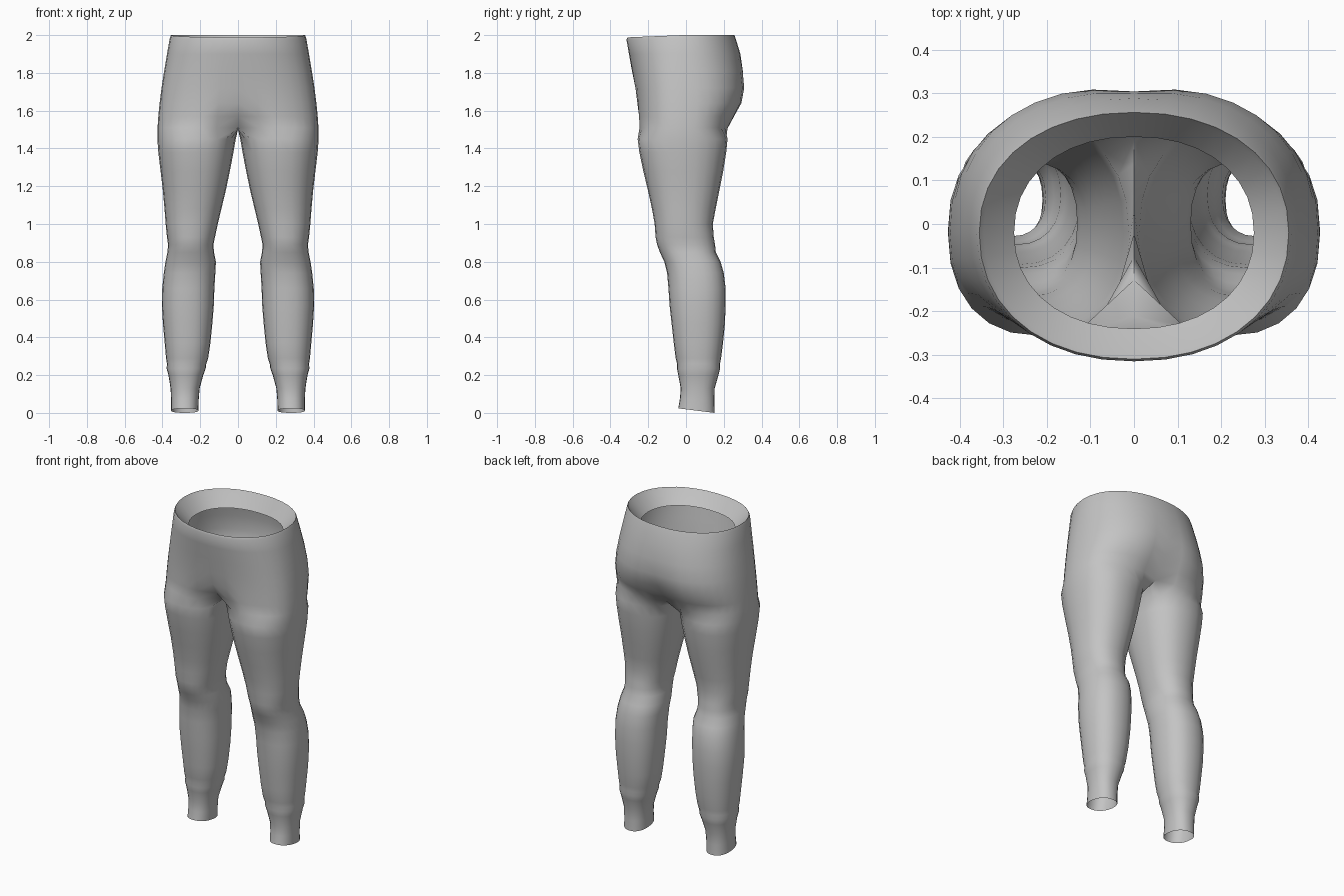
import bpy, bmesh
from math import sin, cos, radians, exp, copysign

old = bpy.data.objects.get("Cube")
if old:
    bpy.data.objects.remove(old, do_unlink=True)

fabric = bpy.data.materials.new("grey fabric")
fabric.use_nodes = True
grey = (0.55, 0.55, 0.55, 1)
fabric.diffuse_color = grey
fabric.node_tree.nodes["Principled BSDF"].inputs["Base Color"].default_value = grey

ARC = 19      # vertices from front centre round the outside to back centre
INNER = 5     # vertices on the inside of the leg


def power(v, p):
    return copysign(abs(v) ** p, v)


def body_ring(z, w, front, back, p, groove_f=0, groove_b=0, dip=0):
    """Half a hip section, from front centre to back centre."""
    mid = -0.02
    pts = []
    for i in range(ARC):
        a = radians(-90 + 180 * i / (ARC - 1))
        x = 0 if i in (0, ARC - 1) else w * power(cos(a), p)
        s = power(sin(a), p)
        y = mid + s * ((mid - front) if s < 0 else (back - mid))
        fall = exp(-(x / 0.085) ** 2)
        y += fall * (groove_f if s < 0 else -groove_b)
        pts.append((x, y, z - dip * max(0, -s)))
    return pts


def leg_ring(z, inner, outer, front, back, tilt=0, p=0.88):
    """Closed leg section."""
    cx, rx = (inner + outer) / 2, (outer - inner) / 2
    cy, ry = (front + back) / 2, (back - front) / 2
    pts = []
    for i in range(ARC + INNER):
        a = radians(-135 + 15 * i)
        s = power(sin(a), p)
        pts.append((cx + rx * power(cos(a), p), cy + ry * s, z - tilt * s))
    return pts


# Waist lining, rim and hips: z, half width, front, back, squareness, grooves, front dip
hips = [
    (1.91, 0.275, -0.24, 0.20, 0.92),
    (1.985, 0.345, -0.30, 0.247, 0.92, 0, 0, 0.01),
    (2.0, 0.355, -0.31, 0.256, 0.92, 0, 0, 0.012),
    (1.985, 0.361, -0.315, 0.262, 0.92, 0, 0, 0.01),
    (1.9, 0.376, -0.302, 0.288, 0.9),
    (1.81, 0.391, -0.286, 0.306, 0.86, 0, 0.005),
    (1.72, 0.405, -0.272, 0.316, 0.83, 0.005, 0.012),
    (1.64, 0.415, -0.264, 0.303, 0.8, 0.015, 0.025),
    (1.57, 0.422, -0.26, 0.266, 0.78, 0.05, 0.04),
    (1.51, 0.426, -0.258, 0.232, 0.76, 0.13, 0.04),
]
# Legs: z, inner x, outer x, front, back, tilt
legs = [
    (1.45, 0.012, 0.427, -0.256, 0.22),
    (1.38, 0.024, 0.422, -0.247, 0.213),
    (1.28, 0.043, 0.41, -0.226, 0.197),
    (1.18, 0.064, 0.398, -0.202, 0.177),
    (1.08, 0.088, 0.389, -0.18, 0.157),
    (1.0, 0.107, 0.383, -0.166, 0.142),
    (0.93, 0.122, 0.376, -0.161, 0.147),
    (0.89, 0.13, 0.37, -0.153, 0.154),
    (0.85, 0.127, 0.374, -0.138, 0.158),
    (0.8, 0.117, 0.384, -0.115, 0.183),
    (0.74, 0.12, 0.393, -0.1, 0.2),
    (0.66, 0.125, 0.401, -0.093, 0.21),
    (0.57, 0.128, 0.403, -0.087, 0.21),
    (0.47, 0.136, 0.397, -0.076, 0.206),
    (0.37, 0.146, 0.388, -0.065, 0.196),
    (0.29, 0.158, 0.381, -0.055, 0.186),
    (0.26, 0.168, 0.376, -0.047, 0.18),
    (0.235, 0.171, 0.378, -0.048, 0.181),
    (0.2, 0.184, 0.368, -0.041, 0.172),
    (0.13, 0.203, 0.357, -0.028, 0.152),
    (0.07, 0.208, 0.354, -0.032, 0.15, 0.006),
    (0.012, 0.21, 0.354, -0.041, 0.152, 0.012),
]

bm = bmesh.new()


def add_ring(pts):
    return [bm.verts.new(p) for p in pts]


def bridge(upper, lower, closed):
    n = len(upper)
    for i in range(n if closed else n - 1):
        j = (i + 1) % n
        bm.faces.new((upper[i], lower[i], lower[j], upper[j]))


rings = [add_ring(body_ring(*h)) for h in hips]
for a, b in zip(rings, rings[1:]):
    bridge(a, b, False)

# Crotch seam closes the lowest hip section into a leg section
seam_back, seam_front = rings[-1][-1].co, rings[-1][0].co
seam = []
for k in range(1, INNER + 1):
    p = seam_back.lerp(seam_front, k / (INNER + 1))
    seam.append((0, p.y, p.z - 0.01))
previous = rings[-1] + add_ring(seam)
for l in legs:
    current = add_ring(leg_ring(*l))
    bridge(previous, current, True)
    previous = current

mesh = bpy.data.meshes.new("trousers")
bm.to_mesh(mesh)
bm.free()
mesh.materials.append(fabric)
trousers = bpy.data.objects.new("trousers", mesh)
bpy.context.collection.objects.link(trousers)

# Second half by mirroring, then smooth shading with a crisp rim
bpy.ops.object.select_all(action='DESELECT')
trousers.select_set(True)
bpy.context.view_layer.objects.active = trousers
mirror = trousers.modifiers.new("mirror", 'MIRROR')
mirror.use_clip = True
mirror.merge_threshold = 0.0005
bpy.ops.object.modifier_apply(modifier=mirror.name)
bpy.ops.object.shade_smooth_by_angle(angle=radians(60))
